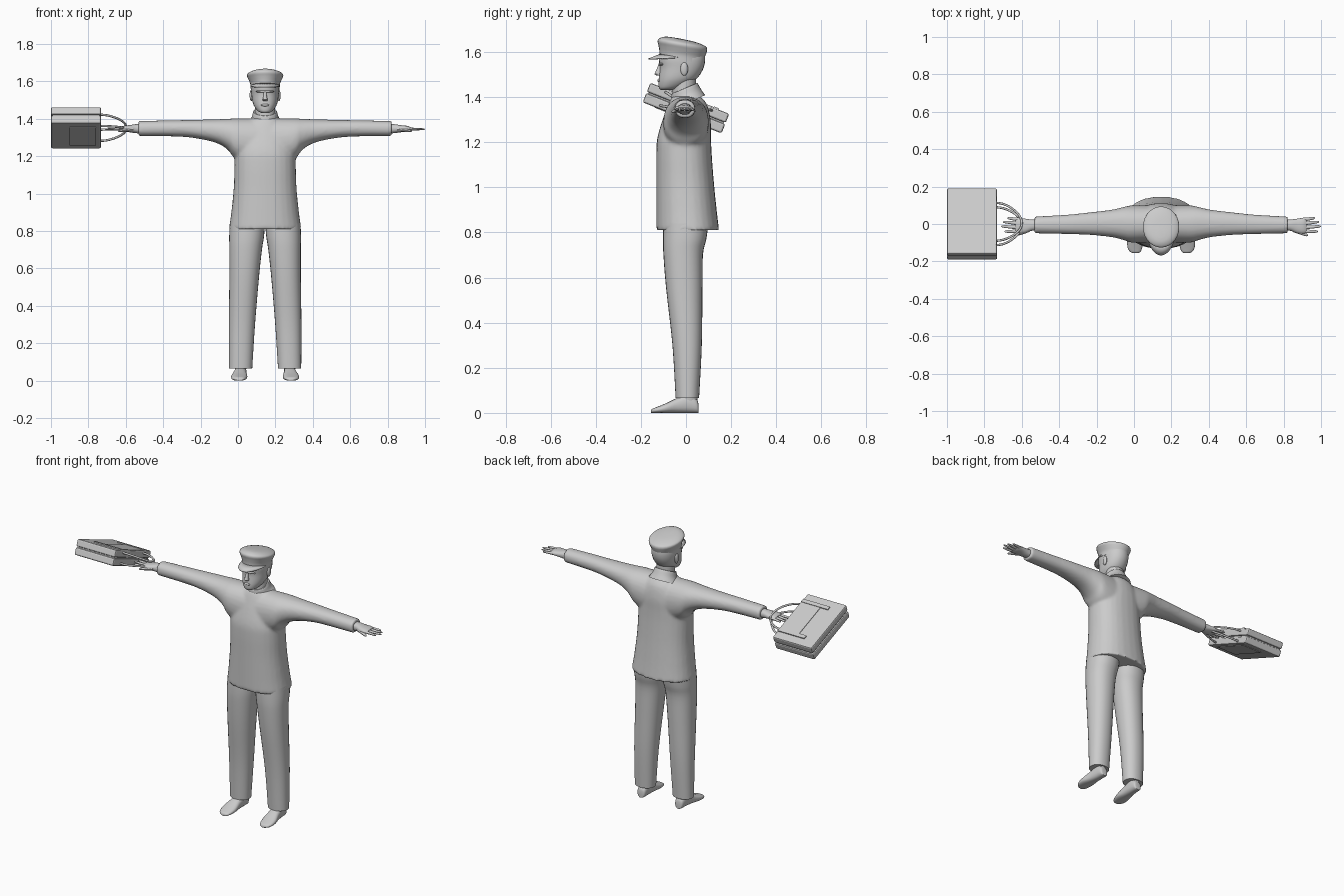
import bpy, bmesh, math
from mathutils import Vector, Matrix

if "Cube" in bpy.data.objects:
    bpy.data.objects.remove(bpy.data.objects["Cube"])

CX = 0.145  # body axis; the bag extends the model to the left
grey = bpy.data.materials.new("plain_grey")
grey.diffuse_color = (0.6, 0.6, 0.6, 1)
grey.use_nodes = True
grey.node_tree.nodes["Principled BSDF"].inputs["Base Color"].default_value = grey.diffuse_color


def add_object(name, bm, x=CX, smooth=True):
    bmesh.ops.recalc_face_normals(bm, faces=bm.faces)
    me = bpy.data.meshes.new(name)
    bm.to_mesh(me)
    bm.free()
    me.materials.append(grey)
    ob = bpy.data.objects.new(name, me)
    ob.location.x = x
    bpy.context.collection.objects.link(ob)
    ob["smooth"] = smooth
    return ob


def ease(rows, k=4):
    """Catmull-Rom interpolation through rows of numbers."""
    out = []
    for i in range(len(rows) - 1):
        p = [rows[max(i - 1, 0)], rows[i], rows[i + 1], rows[min(i + 2, len(rows) - 1)]]
        for s in range(k):
            t = s / k
            out.append([0.5 * (2 * b + (c - a) * t + (2 * a - 5 * b + 4 * c - d) * t * t
                               + (3 * b - a - 3 * c + d) * t ** 3) for a, b, c, d in zip(*p)])
    return out + [list(rows[-1])]


def ring(c, a, b, p=2.0, n=28):
    """Superellipse around c with half axes a and b."""
    pts = []
    for i in range(n):
        t = 2 * math.pi * i / n
        u, v = math.cos(t), math.sin(t)
        u = math.copysign(abs(u) ** (2 / p), u)
        v = math.copysign(abs(v) ** (2 / p), v)
        pts.append(Vector(c) + Vector(a) * u + Vector(b) * v)
    return pts


def skin(bm, rings):
    vs = [[bm.verts.new(q) for q in r] for r in rings]
    n = len(vs[0])
    for r, s in zip(vs, vs[1:]):
        for i in range(n):
            bm.faces.new((r[i], r[(i + 1) % n], s[(i + 1) % n], s[i]))
    bm.faces.new(vs[0])
    bm.faces.new(vs[-1])


def loft(name, rings):
    bm = bmesh.new()
    skin(bm, rings)
    return add_object(name, bm)


def upright(rows, x=0, p=2.0, tilt=0.0):
    """Rings stacked in z from rows of (z, x centre, half width, y front, y back)."""
    return [ring((x + c, (f + b) / 2, z), (w, 0, 0), (0, (b - f) / 2, -tilt * (b - f) / 2), p)
            for z, c, w, f, b in ease(rows)]


def tube(a, b, r0, r1, flat=0.8):
    """Tapering finger with a rounded tip."""
    a, b = Vector(a), Vector(b)
    d = (b - a).normalized()
    side = d.cross(Vector((0, 0, 1))).normalized()
    up = side.cross(d)
    steps = ((0, r0), (.5, (r0 + r1) / 2), (.85, r1), (.96, r1 * .7), (1, r1 * .25))
    return [ring(a.lerp(b, t), side * r, up * r * flat, 2, 10) for t, r in steps]


def ball(name, c, s):
    bm = bmesh.new()
    bmesh.ops.create_uvsphere(bm, u_segments=16, v_segments=10, radius=1,
                              matrix=Matrix.Translation(c) @ Matrix.Diagonal((*s, 1)))
    return add_object(name, bm)


# jacket: torso and sleeves fused into one smooth surface
bm = bmesh.new()
skin(bm, upright([(.81, 0, .194, -.132, .147), (.9, 0, .181, -.132, .136), (1.03, 0, .168, -.132, .123),
                  (1.15, 0, .164, -.132, .114), (1.22, 0, .16, -.127, .111), (1.3, 0, .14, -.104, .109),
                  (1.37, 0, .1, -.078, .092), (1.405, 0, .07, -.06, .06)], p=2.3))
half = ease([(.677, 1.388, 1.307, -.05, .04), (.5, 1.392, 1.306, -.054, .05), (.385, 1.394, 1.298, -.058, .062),
             (.267, 1.397, 1.273, -.07, .076), (.2, 1.4, 1.235, -.086, .091),
             (.15, 1.402, 1.18, -.1, .1), (0, 1.402, 1.12, -.1, .1)])
rows = half + [[-r[0]] + r[1:] for r in half[-2::-1]]
skin(bm, [ring((x, (f + b) / 2, (t + u) / 2), (0, (b - f) / 2, 0), (0, 0, (t - u) / 2), 2.2)
          for x, t, u, f, b in rows])
jacket = add_object("jacket", bm)
m = jacket.modifiers.new("fuse", 'REMESH')
m.mode, m.voxel_size, m.use_smooth_shade = 'VOXEL', 0.009, True
m = jacket.modifiers.new("relax", 'SMOOTH')
m.factor, m.iterations = 0.5, 5

# collar and neck
loft("neck", upright([(1.36, 0, .058, -.06, .05), (1.42, 0, .054, -.06, .045), (1.5, 0, .054, -.055, .045)]))
loft("collar", upright([(1.375, 0, .095, -.075, .085), (1.405, 0, .073, -.066, .068),
                        (1.436, 0, .064, -.064, .052), (1.438, 0, .058, -.058, .046)], tilt=-.42))

# head, face and ears
loft("head", upright([(1.432, 0, .022, -.112, -.06), (1.442, 0, .04, -.12, -.02), (1.465, 0, .057, -.122, .025),
                      (1.49, 0, .067, -.12, .055), (1.53, 0, .073, -.116, .078),
                      (1.57, 0, .076, -.12, .085), (1.61, 0, .07, -.11, .08)], p=2.15))
loft("nose", [ring((0, y, z), (w, 0, 0), (0, d, 0), 2, 12) for z, y, w, d in
              ((1.55, -.112, .007, .008), (1.52, -.118, .009, .014), (1.502, -.12, .014, .02),
               (1.495, -.118, .011, .012))])
ball("lips", (0, -.118, 1.473), (.022, .009, .007))
ball("brow", (0, -.108, 1.546), (.05, .014, .008))
for s, side in ((1, "left"), (-1, "right")):
    ball(side + "_ear", (s * .074, -.008, 1.525), (.009, .017, .03))

# peaked cap: tilted band, flared crown and low dome
loft("cap", upright([(1.563, 0, .078, -.117, .08), (1.588, 0, .08, -.118, .082), (1.612, 0, .09, -.122, .09),
                     (1.63, 0, .097, -.126, .094), (1.643, 0, .09, -.12, .085),
                     (1.656, 0, .06, -.1, .04), (1.664, 0, .02, -.075, -.03)], tilt=.16))
bm = bmesh.new()
strips = []
for i in range(25):
    t = math.radians(190 + 160 * i / 24)
    c, s = math.cos(t), math.sin(t)
    y = -.019 + .096 * s
    z = 1.574 - .16 * (y + .019)
    strips.append([bm.verts.new((.077 * c, y + .052 * k * s, z + .021 * k * s)) for k in (0, .5, 1)])
for a, b in zip(strips, strips[1:]):
    for k in (0, 1):
        bm.faces.new((a[k], a[k + 1], b[k + 1], b[k]))
visor = add_object("cap_visor", bm)
m = visor.modifiers.new("thickness", 'SOLIDIFY')
m.thickness, m.offset = 0.005, 0

for s, side in ((1, "left"), (-1, "right")):
    # trouser leg
    loft(side + "_trouser_leg", upright(
        [(.065, s * .131, .062, -.046, .058), (.3, s * .124, .07, -.06, .07), (.55, s * .112, .079, -.088, .073),
         (.7, s * .104, .087, -.1, .075), (.77, s * .099, .093, -.102, .09), (.84, s * .095, .094, -.1, .1)], p=2.2))
    # foot: sections from heel to toe, plus ankle
    loft(side + "_foot", [ring((s * (.134 + x), y, h / 2), (w, 0, 0), (0, 0, h / 2), 2.5, 20)
                          for y, x, w, h in ease([(.056, -.004, .014, .03), (.048, -.004, .026, .06),
                                                  (.01, -.003, .031, .082), (-.04, 0, .035, .066),
                                                  (-.09, .004, .043, .042), (-.13, .006, .038, .026),
                                                  (-.15, .004, .026, .018), (-.156, .002, .012, .01)])])
    loft(side + "_ankle", upright([(.03, s * .131, .028, -.03, .05), (.12, s * .131, .034, -.035, .05)]))
    # hand: wrist and palm, four fingers and thumb
    bm = bmesh.new()
    skin(bm, [ring((s * x, y, z), (0, w, 0), (0, 0, h), 2.3, 20) for x, y, z, w, h in
              ease([(.64, -.006, 1.347, .03, .026), (.69, -.006, 1.347, .03, .024), (.725, -.01, 1.347, .038, .019),
                    (.76, -.01, 1.347, .042, .015), (.778, -.01, 1.346, .034, .009)])])
    for y0, x1, y1 in ((.022, .822, .032), (.001, .845, .012), (-.02, .855, -.012), (-.039, .838, -.04)):
        skin(bm, tube((s * .75, y0, 1.346), (s * x1, y1, 1.344), .0105, .007))
    skin(bm, tube((s * .71, -.03, 1.344), (s * .785, -.062, 1.334), .014, .008))
    add_object(side + "_hand", bm)

# briefcase: local axes are x, length u and thickness n, tilted with the front end high
tilt = Matrix.Translation((0, 0, 1.352)) @ Matrix.Rotation(math.radians(-21.5), 4, 'X')


def bag_part(name, x, u, n, bevel=0.0):
    bm = bmesh.new()
    c = [(a + b) / 2 for a, b in (x, u, n)]
    d = [b - a for a, b in (x, u, n)]
    bmesh.ops.create_cube(bm, size=1, matrix=tilt @ Matrix.Translation(c) @ Matrix.Diagonal((*d, 1)))
    if bevel:
        bmesh.ops.bevel(bm, geom=bm.edges[:], offset=bevel, segments=2, profile=.5, affect='EDGES')
    return add_object(name, bm, 0, False)


bag_part("bag_upper_half", (-1, -.732), (-.188, .188), (.003, .046), .008)
bag_part("bag_lower_half", (-1, -.732), (-.188, .188), (-.047, -.003), .008)
bag_part("bag_core", (-.992, -.74), (-.18, .18), (-.01, .01))
bag_part("bag_flap", (-.868, -.735), (-.125, .125), (.044, .049))
bag_part("bag_back_pocket", (-.9, -.76), (-.13, .13), (-.05, -.045))
for s, side in ((1, "rear"), (-1, "front")):
    bag_part(side + "_bag_strap", (-.92, -.735), (s * .125 - .012, s * .125 + .012), (.044, .052))

# two looped handles meeting at the hand
for s, side in ((1, "upper"), (-1, "lower")):
    cu = bpy.data.curves.new(side + "_bag_handle", 'CURVE')
    cu.dimensions, cu.bevel_depth, cu.bevel_resolution = '3D', .006, 2
    sp = cu.splines.new('POLY')
    path = [(-.745, -.11, .032), (-.70, -.103, .031), (-.65, -.078, .025), (-.612, -.04, .017), (-.6, 0, .013),
            (-.612, .04, .017), (-.65, .078, .025), (-.70, .103, .031), (-.745, .11, .032)]
    path = ease(path, 3)
    sp.points.add(len(path) - 1)
    for q, (x, u, n) in zip(sp.points, path):
        q.co = (*(tilt @ Vector((x, u, s * n))), 1)
    cu.materials.append(grey)
    bpy.context.collection.objects.link(bpy.data.objects.new(side + "_bag_handle", cu))

# smooth shading with sharp hems and edges
bpy.ops.object.select_all(action='DESELECT')
for ob in bpy.context.collection.objects:
    if ob.type == 'MESH' and ob["smooth"]:
        ob.select_set(True)
        bpy.context.view_layer.objects.active = ob
bpy.ops.object.shade_smooth_by_angle(angle=math.radians(40))
